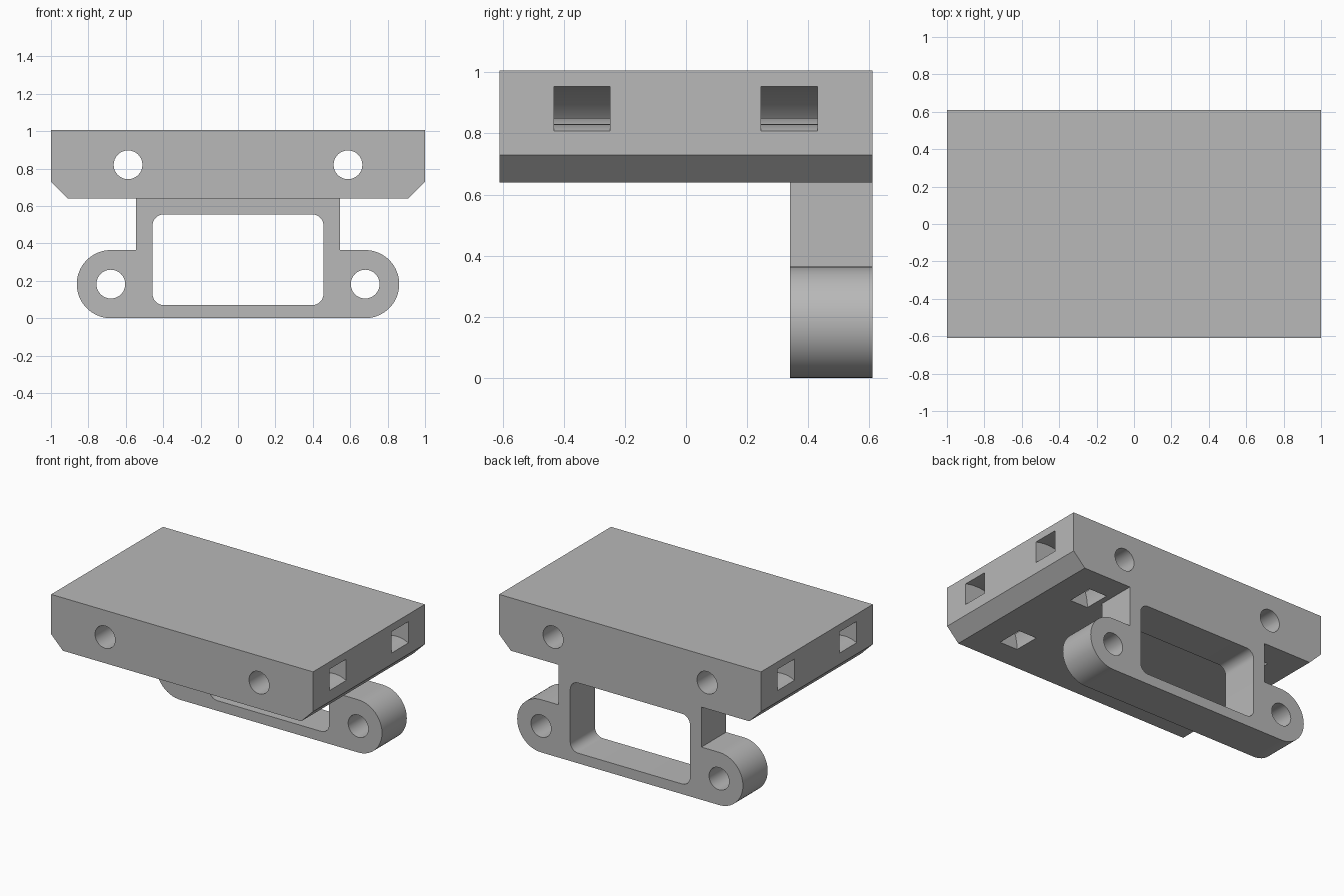
import bpy, bmesh, math

cube = bpy.data.objects.get("Cube")
if cube:
    bpy.data.objects.remove(cube, do_unlink=True)

# One grey material
grey = bpy.data.materials.new("plain_grey")
grey.use_nodes = True
colour = (0.48, 0.48, 0.48, 1)
grey.diffuse_color = colour
grey.node_tree.nodes["Principled BSDF"].inputs["Base Color"].default_value = colour


def arc(cx, cz, r, start, end, steps):
    """Points on an arc in the x-z plane, angles in degrees."""
    angles = [math.radians(start + (end - start) * i / steps) for i in range(steps + 1)]
    return [(cx + r * math.cos(a), cz + r * math.sin(a)) for a in angles]


def extrude(name, profile, y0, y1):
    """Solid made by sweeping an x-z profile from y0 to y1."""
    bm = bmesh.new()
    face = bm.faces.new([bm.verts.new((x, y0, z)) for x, z in profile])
    moved = bmesh.ops.extrude_face_region(bm, geom=[face])["geom"]
    bmesh.ops.translate(bm, vec=(0, y1 - y0, 0),
                        verts=[v for v in moved if isinstance(v, bmesh.types.BMVert)])
    bmesh.ops.recalc_face_normals(bm, faces=bm.faces[:])
    mesh = bpy.data.meshes.new(name)
    bm.to_mesh(mesh)
    bm.free()
    mesh.materials.append(grey)
    ob = bpy.data.objects.new(name, mesh)
    bpy.context.collection.objects.link(ob)
    return ob


def combine(target, tool, operation):
    """Apply a boolean and remove its tool."""
    bpy.context.view_layer.objects.active = target
    mod = target.modifiers.new(operation.lower(), 'BOOLEAN')
    mod.operation = operation
    mod.solver = 'EXACT'
    mod.object = tool
    bpy.ops.object.modifier_apply(modifier=mod.name)
    bpy.data.objects.remove(tool, do_unlink=True)


def mirrored(points):
    return [(-x, z) for x, z in reversed(points)]


BACK, DEPTH = 0.61, 0.34
TOP, UNDER = 1.005, 0.64

# Plate with chamfered lower sides
half = [(0.91, UNDER), (1, 0.73), (1, TOP)]
plate = extrude("mounting_plate", half + mirrored(half), -BACK, BACK)

# Hanging bracket: neck with a rounded lug on each side
half = arc(0.68, 0.182, 0.182, -90, 90, 32) + [(0.545, 0.364), (0.545, 0.70)]
bracket = extrude("bracket", half + mirrored(half), DEPTH, BACK)
combine(plate, bracket, 'UNION')

# Rounded window through the bracket
half = arc(0.397, 0.13, 0.06, -90, 0, 8) + arc(0.397, 0.495, 0.06, 0, 90, 8)
window = extrude("window_cutter", half + mirrored(half), DEPTH - 0.1, BACK + 0.1)
combine(plate, window, 'DIFFERENCE')

for side in (-1, 1):
    # Curved strap channels from the side to the underside
    for y in (-0.4325, 0.2455):
        ring = arc(0.91, UNDER, 0.327, -25, 205, 48) + arc(0.91, UNDER, 0.19, 205, -25, 48)
        channel = extrude("channel_cutter", [(side * x, z) for x, z in ring], y, y + 0.184)
        combine(plate, channel, 'DIFFERENCE')
    # Long plate hole and short lug hole
    for x, z, y in ((0.588, 0.82, -BACK), (0.68, 0.182, DEPTH)):
        hole = extrude("hole_cutter", arc(side * x, z, 0.077, 0, 348.75, 31), y - 0.1, BACK + 0.1)
        combine(plate, hole, 'DIFFERENCE')

# Smooth curved walls, sharp corners
bpy.ops.object.select_all(action='DESELECT')
plate.select_set(True)
bpy.context.view_layer.objects.active = plate
bpy.ops.object.shade_smooth_by_angle(angle=math.radians(30))
